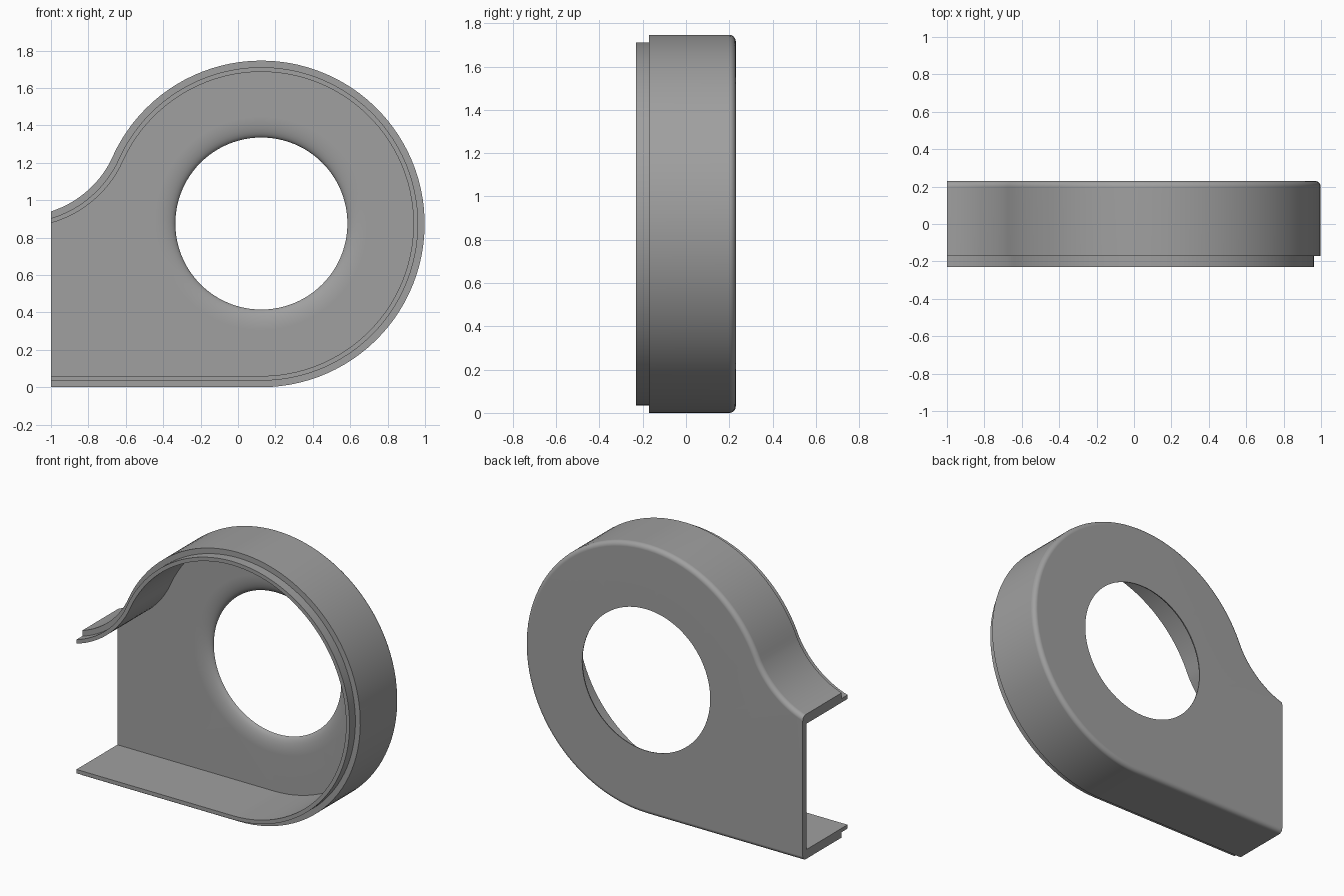
import bpy, bmesh, math
from mathutils import Vector

if "Cube" in bpy.data.objects:
    bpy.data.objects.remove(bpy.data.objects["Cube"])

R, CX, CZ = 0.873, 0.125, 0.873      # main round of the housing
NR, NX, NZ = 0.546, -1.166, 1.460    # concave neck arc
JOIN = math.radians(155.5)           # where the two arcs meet
BACK, THICK, ROUND = 0.23, 0.04, 0.03
HOLE, FLARE = 0.46, 0.11


def outline(d):
    """Open scroll outline (x, z), moved inward by d."""
    pts = [(-1.0, d)]
    n = 72
    for i in range(n + 1):
        a = -math.pi / 2 + (JOIN + math.pi / 2) * i / n
        pts.append((CX + (R - d) * math.cos(a), CZ + (R - d) * math.sin(a)))
    r = NR + d
    a0 = JOIN - math.pi
    a1 = -math.acos((-1.0 - NX) / r)
    for i in range(1, 17):
        a = a0 + (a1 - a0) * i / 16
        pts.append((NX + r * math.cos(a), NZ + r * math.sin(a)))
    return pts


bm = bmesh.new()


def strip(a, b, closed=False):
    n = len(a)
    for i in range(n if closed else n - 1):
        j = (i + 1) % n
        bm.faces.new((a[i], a[j], b[j], b[i]))


def edge_loop(verts):
    return [bm.edges.get((a, b)) or bm.edges.new((a, b))
            for a, b in zip(verts, verts[1:] + verts[:1])]


# Wall cross-section (inset, y): rounded back edge, outer wall, stepped lip, inner wall
section = []
for i in range(7):
    t = math.pi / 2 * i / 6
    section.append((ROUND * (1 - math.sin(t)), BACK - ROUND * (1 - math.cos(t))))
section += [(0, -0.17), (0.035, -0.17), (0.035, -0.23), (0.06, -0.23),
            (0.06, BACK - THICK)]
rails = [[bm.verts.new((x, y, z)) for x, z in outline(d)] for d, y in section]
for a, b in zip(rails, rails[1:]):
    strip(a, b)

# Cut end of the shell on the outlet side
bm.faces.new([r[0] for r in rails] + [r[-1] for r in reversed(rails)])

# Inlet hole with a rounded inner mouth
rings = []
for i in range(9):
    t = math.pi / 2 * i / 8
    rad = HOLE + FLARE * (1 - math.sin(t))
    y = BACK - THICK * math.cos(t)
    rings.append([bm.verts.new((CX + rad * math.cos(k * math.tau / 96), y,
                                0.875 + rad * math.sin(k * math.tau / 96)))
                  for k in range(96)])
for a, b in zip(rings, rings[1:]):
    strip(a, b, True)

# Back plate, outside and inside faces
for rail, ring, ny in ((rails[0], rings[-1], 1), (rails[-1], rings[0], -1)):
    bmesh.ops.triangle_fill(bm, use_beauty=True, use_dissolve=False,
                            edges=edge_loop(rail) + edge_loop(ring),
                            normal=Vector((0, ny, 0)))
bmesh.ops.recalc_face_normals(bm, faces=bm.faces[:])

mesh = bpy.data.meshes.new("housing_shell")
bm.to_mesh(mesh)
bm.free()
shell = bpy.data.objects.new("housing_shell", mesh)
bpy.context.collection.objects.link(shell)

grey = bpy.data.materials.new("plain_grey")
grey.diffuse_color = (0.35, 0.35, 0.35, 1)
grey.use_nodes = True
grey.node_tree.nodes["Principled BSDF"].inputs["Base Color"].default_value = grey.diffuse_color
mesh.materials.append(grey)

bpy.context.view_layer.objects.active = shell
shell.select_set(True)
bpy.ops.object.shade_smooth_by_angle(angle=math.radians(30))
weighted = shell.modifiers.new("even_shading", 'WEIGHTED_NORMAL')
weighted.keep_sharp = True
